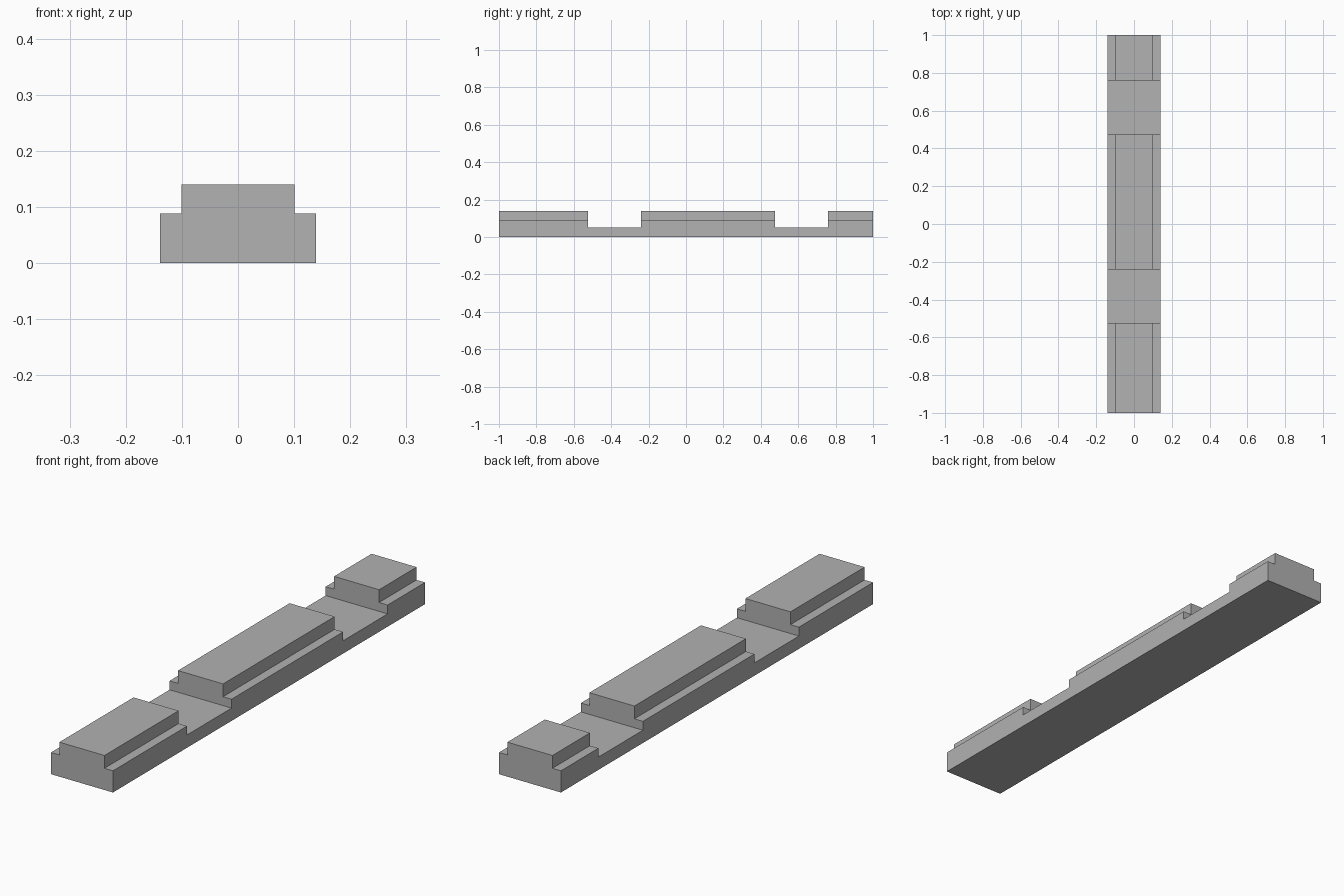
import bpy
import bmesh

default_cube = bpy.data.objects.get("Cube")
if default_cube:
    bpy.data.objects.remove(default_cube, do_unlink=True)

HALF_LENGTH = 1.0
HALF_WIDTH = 0.139
RIDGE_HALF = 0.101
SHOULDER_Z = 0.088
TOP_Z = 0.14
SLOT_Z = 0.052
SLOTS = [(-0.525, -0.24), (0.475, 0.76)]

grey = bpy.data.materials.new("plain grey")
grey.use_nodes = True
colour = (0.445, 0.445, 0.445, 1)
grey.diffuse_color = colour
grey.node_tree.nodes["Principled BSDF"].inputs["Base Color"].default_value = colour


def extrude_along_y(name, profile, y0, y1):
    """Sweep a closed (x, z) profile from y0 to y1 into a solid."""
    bm = bmesh.new()
    face = bm.faces.new([bm.verts.new((x, y0, z)) for x, z in profile])
    swept = bmesh.ops.extrude_face_region(bm, geom=[face])["geom"]
    verts = [v for v in swept if isinstance(v, bmesh.types.BMVert)]
    bmesh.ops.translate(bm, vec=(0, y1 - y0, 0), verts=verts)
    bmesh.ops.recalc_face_normals(bm, faces=bm.faces)
    mesh = bpy.data.meshes.new(name)
    bm.to_mesh(mesh)
    bm.free()
    mesh.materials.append(grey)
    obj = bpy.data.objects.new(name, mesh)
    bpy.context.collection.objects.link(obj)
    return obj


# Stepped bar: wide base with a narrower raised ridge
right_half = [(HALF_WIDTH, 0), (HALF_WIDTH, SHOULDER_Z),
              (RIDGE_HALF, SHOULDER_Z), (RIDGE_HALF, TOP_Z)]
left_half = [(-x, z) for x, z in reversed(right_half)]
bar = extrude_along_y("notched_bar", right_half + left_half,
                      -HALF_LENGTH, HALF_LENGTH)

# Two cross slots cut through the full width
w = HALF_WIDTH * 2
slot_profile = [(-w, SLOT_Z), (w, SLOT_Z), (w, TOP_Z * 2), (-w, TOP_Z * 2)]
bpy.context.view_layer.objects.active = bar
for y0, y1 in SLOTS:
    cutter = extrude_along_y("slot_cutter", slot_profile, y0, y1)
    cutter.hide_render = True
    cut = bar.modifiers.new("slot", 'BOOLEAN')
    cut.operation = 'DIFFERENCE'
    cut.solver = 'EXACT'
    cut.object = cutter
    bpy.ops.object.modifier_apply(modifier=cut.name)
    bpy.data.objects.remove(cutter, do_unlink=True)
